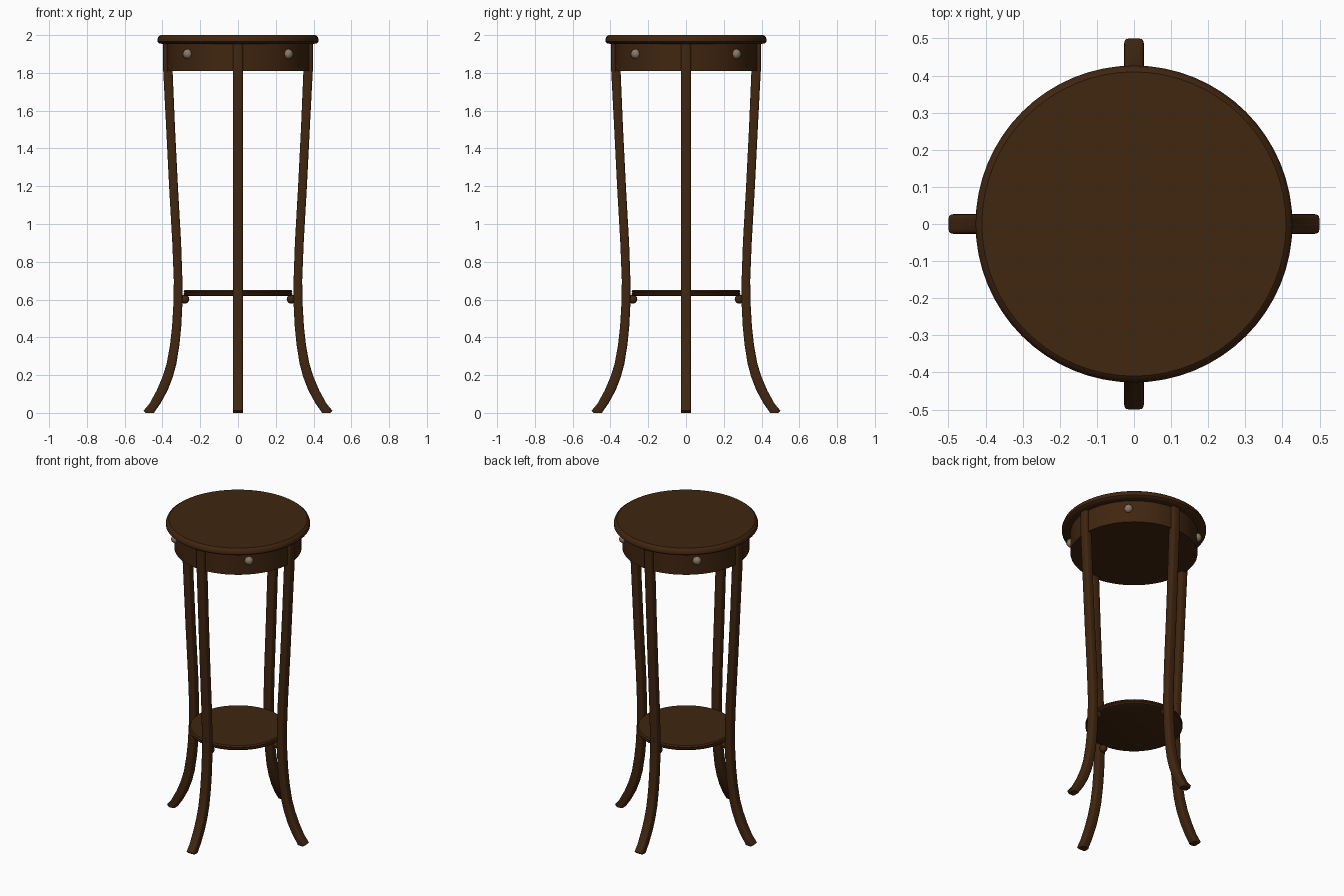
import bpy, bmesh, math
from mathutils import Matrix

cube = bpy.data.objects.get("Cube")
if cube:
    bpy.data.objects.remove(cube, do_unlink=True)


def make_material(name, color):
    m = bpy.data.materials.new(name)
    m.use_nodes = True
    m.diffuse_color = color
    bsdf = next(n for n in m.node_tree.nodes if n.type == 'BSDF_PRINCIPLED')
    bsdf.inputs["Base Color"].default_value = color
    return m


wood = make_material("dark wood", (0.052, 0.019, 0.005, 1))
metal = make_material("pale metal", (0.26, 0.19, 0.12, 1))


def finish(bm, name, mat, angle=35):
    bmesh.ops.recalc_face_normals(bm, faces=bm.faces)
    mesh = bpy.data.meshes.new(name)
    bm.to_mesh(mesh)
    bm.free()
    mesh.materials.append(mat)
    ob = bpy.data.objects.new(name, mesh)
    bpy.context.collection.objects.link(ob)
    bpy.ops.object.select_all(action='DESELECT')
    ob.select_set(True)
    bpy.context.view_layer.objects.active = ob
    bpy.ops.object.shade_smooth_by_angle(angle=math.radians(angle))
    return ob


def loft(bm, rings):
    """Skin closed rings of points and cap both ends."""
    rows = [[bm.verts.new(p) for p in ring] for ring in rings]
    for a, b in zip(rows, rows[1:]):
        for i in range(len(a)):
            j = (i + 1) % len(a)
            bm.faces.new((a[i], a[j], b[j], b[i]))
    bm.faces.new(rows[0])
    bm.faces.new(rows[-1])


def turned(name, profile, sides=64):
    """Solid of revolution from (radius, height) points."""
    bm = bmesh.new()
    turns = [math.tau * i / sides for i in range(sides)]
    loft(bm, [[(r * math.cos(t), r * math.sin(t), z) for t in turns]
              for r, z in profile])
    return finish(bm, name, wood)


# Round top, apron and lower shelf
turned("table_top", [(0.40, 1.953), (0.418, 1.957), (0.427, 1.965), (0.427, 1.977),
                     (0.421, 1.992), (0.41, 2.0)])
turned("apron", [(0.376, 1.81), (0.376, 1.955)])
turned("shelf", [(0.275, 0.618), (0.285, 0.622), (0.288, 0.63), (0.284, 0.636),
                 (0.288, 0.642), (0.282, 0.651)])

# Leg stations: height, inner and outer distance from the axis
stations = [(0.0, 0.445, 0.488), (0.012, 0.437, 0.5), (0.05, 0.41, 0.468),
            (0.12, 0.372, 0.43), (0.19, 0.345, 0.4), (0.26, 0.326, 0.378),
            (0.36, 0.31, 0.36), (0.46, 0.3, 0.349), (0.58, 0.294, 0.342),
            (0.7, 0.294, 0.34), (0.9, 0.301, 0.348), (1.2, 0.318, 0.365),
            (1.5, 0.333, 0.38), (1.81, 0.346, 0.396), (1.956, 0.348, 0.396)]


def leg_ring(z, inner, outer, half=0.027, n=16):
    """Rounded-square cross-section."""
    mid, h = (inner + outer) / 2, (outer - inner) / 2
    pts = []
    for i in range(n):
        t = math.tau * (i + 0.5) / n
        c, s = math.cos(t), math.sin(t)
        pts.append((mid + h * math.copysign(abs(c) ** 0.4, c),
                    half * math.copysign(abs(s) ** 0.4, s), z))
    return pts


for i, side in enumerate(("left", "back", "right", "front")):
    quarter = Matrix.Rotation(i * math.pi / 2, 4, 'Z')

    # Splayed leg
    bm = bmesh.new()
    loft(bm, [leg_ring(*s) for s in stations])
    bm.transform(quarter)
    finish(bm, side + "_leg", wood, 45)

    # Small round support under the shelf
    bm = bmesh.new()
    bmesh.ops.create_uvsphere(bm, u_segments=12, v_segments=8, radius=0.024,
                              matrix=Matrix.Translation((0.282, 0, 0.602)))
    bm.transform(quarter)
    finish(bm, side + "_shelf_support", wood, 60)

    # Knob on the apron between two legs
    bm = bmesh.new()
    bmesh.ops.create_uvsphere(bm, u_segments=8, v_segments=6, radius=0.027,
                              matrix=Matrix.Translation((0.376, 0, 1.9)))
    bm.transform(quarter @ Matrix.Rotation(math.pi / 4, 4, 'Z'))
    finish(bm, side + "_knob", metal, 60)
